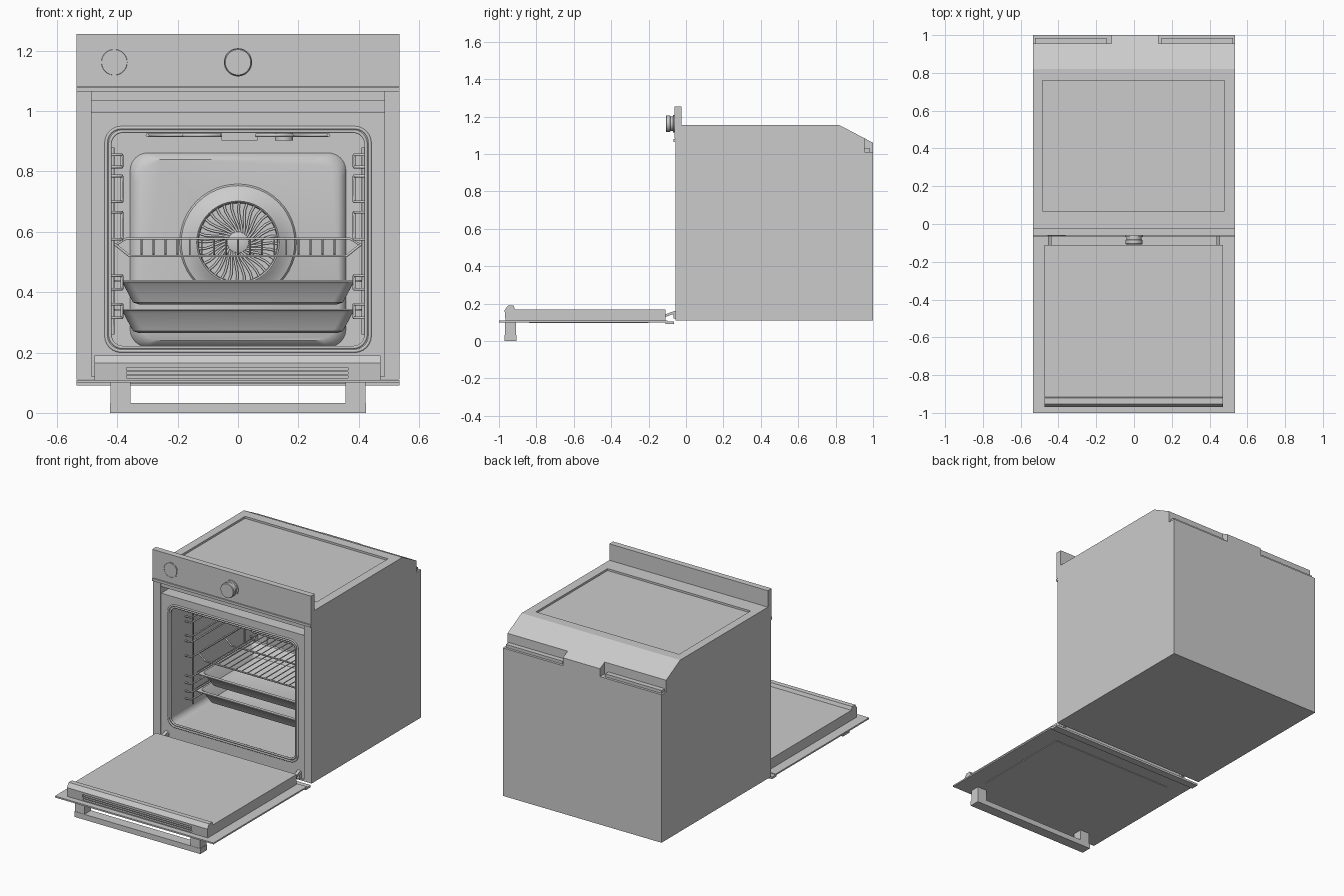
import bpy, bmesh, math
from math import sin, cos, pi

if "Cube" in bpy.data.objects:
    bpy.data.objects.remove(bpy.data.objects["Cube"])


def make(name, bm, smooth=False):
    bmesh.ops.recalc_face_normals(bm, faces=bm.faces)
    me = bpy.data.meshes.new(name)
    bm.to_mesh(me)
    bm.free()
    ob = bpy.data.objects.new(name, me)
    bpy.context.collection.objects.link(ob)
    bpy.ops.object.select_all(action='DESELECT')
    bpy.context.view_layer.objects.active = ob
    ob.select_set(True)
    if smooth:
        bpy.ops.object.shade_smooth_by_angle(angle=math.radians(35))
    return ob


def loft(name, rings, cap_start=True, cap_end=True, smooth=False):
    """Skin closed rings of 3D points that all have the same count."""
    bm = bmesh.new()
    vs = [[bm.verts.new(p) for p in r] for r in rings]
    n = len(vs[0])
    for a, b in zip(vs, vs[1:]):
        for i in range(n):
            bm.faces.new((a[i], a[(i + 1) % n], b[(i + 1) % n], b[i]))
    if cap_start:
        bm.faces.new(vs[0])
    if cap_end:
        bm.faces.new(vs[-1])
    return make(name, bm, smooth)


def along_x(name, yz, x0, x1):
    return loft(name, [[(x, y, z) for y, z in yz] for x in (x0, x1)])


def box(name, x0, x1, y0, y1, z0, z1):
    return along_x(name, [(y0, z0), (y1, z0), (y1, z1), (y0, z1)], x0, x1)


def rrect(hw, hh, r, ca=0, cb=0, n=6):
    """Rounded rectangle outline in 2D."""
    pts = []
    for k, (sx, sy) in enumerate([(1, 1), (-1, 1), (-1, -1), (1, -1)]):
        for i in range(n + 1):
            a = (k + i / n) * pi / 2
            pts.append((ca + sx * (hw - r) + r * cos(a), cb + sy * (hh - r) + r * sin(a)))
    return pts


def at_y(pts, y):
    return [(a, y, b) for a, b in pts]


def at_z(pts, z):
    return [(a, b, z) for a, b in pts]


def cut(target, *cutters):
    for c in cutters:
        c.hide_render = True
        m = target.modifiers.new("cut", 'BOOLEAN')
        m.operation, m.solver, m.object = 'DIFFERENCE', 'EXACT', c
        bpy.context.view_layer.objects.active = target
        bpy.ops.object.modifier_apply(modifier=m.name)
        bpy.data.objects.remove(c)


def lathe_y(name, prof, cx, cz, n=48):
    """Revolve (radius, y) profile around a y-parallel axis."""
    rings = [[(cx + r * cos(2 * pi * i / n), y, cz + r * sin(2 * pi * i / n)) for i in range(n)]
             for r, y in prof]
    return loft(name, rings, smooth=True)


def wires(name, paths, r, cyclic=False):
    cu = bpy.data.curves.new(name, 'CURVE')
    cu.dimensions, cu.bevel_depth, cu.bevel_resolution = '3D', r, 1
    cu.use_fill_caps = True
    for path in paths:
        s = cu.splines.new('POLY')
        s.points.add(len(path) - 1)
        for p, co in zip(s.points, path):
            p.co = (*co, 1)
        s.use_cyclic_u = cyclic
    ob = bpy.data.objects.new(name, cu)
    bpy.context.collection.objects.link(ob)
    return ob


# Housing: side profile, then recesses, vent, oven cavity and rear notches
body = along_x("housing", [(-.055, .11), (1, .11), (1, 1.06), (.82, 1.155), (-.055, 1.155)], -.535, .535)
cut(body,
    box("c", -.485, .48, .07, .76, 1.143, 1.3),
    box("c", -.485, .485, -.2, -.047, .12, 1.07),
    box("c", -.485, .485, -.2, .03, .995, 1.035),
    loft("c", [at_y(rrect(.425, .36, .04, 0, .575), y) for y in (-.2, .8)]),
    box("c", -.6, -.12, .955, 1.1, 1.012, 1.3),
    box("c", .13, .6, .955, 1.1, 1.012, 1.3))
for s in (-1, 1):
    xs = sorted((s * .145, s * .525))
    box("rear_lip", *xs, .955, .985, 1.012, 1.03)

# Door seal: two nested rounded rings
wires("door_seal_outer", [at_y(rrect(.437, .37, .05, 0, .575), -.047)], .006, True)
wires("door_seal_inner", [at_y(rrect(.424, .358, .042, 0, .575), -.045)], .006, True)

# Control panel with display ring and knob
box("control_panel", -.535, .535, -.062, -.025, 1.082, 1.255)
box("panel_bottom_trim", -.535, .535, -.066, -.04, 1.065, 1.08)
lathe_y("flush_knob", [(.047, -.05), (.047, -.064), (.044, -.064), (.044, -.0625), (.043, -.0625), (.042, -.0645)],
        -.41, 1.162)
lathe_y("knob", [(.047, -.05), (.047, -.068), (.040, -.07), (.040, -.082), (.045, -.086), (.045, -.104), (.042, -.108)],
        0, 1.162)

# Rear cavity panel and fan cover with swirled vanes
FZ = .565
loft("rear_panel", [at_y(rrect(w, h, r, 0, .54), y) for w, h, r, y in
                    [(.358, .322, .06, .80), (.352, .316, .07, .782), (.335, .30, .08, .768)]], smooth=True)
lathe_y("fan_cover", [(.195, .77), (.188, .76), (.165, .752), (.145, .735), (.137, .73), (.132, .735),
                      (.130, .752), (.045, .752), (.035, .735), (.02, .73)], 0, FZ)
vanes = []
for k in range(32):
    a0 = 2 * pi * k / 32
    vanes.append([(r * cos(a0 + t), .74, FZ + r * sin(a0 + t))
                  for r, t in [(.035, 0), (.06, .22), (.085, .34), (.11, .38), (.133, .36)]])
wires("fan_vanes", vanes, .0045)

# Ceiling fittings: grill element, sensor box and lamp
grill = []
for i in range(6):
    x = -.3 + .12 * i
    grill += [(x, .1, .92), (x, .68, .92)] if i % 2 == 0 else [(x, .68, .92), (x, .1, .92)]
wires("grill_element", [grill], .006)
box("ceiling_box", -.055, .065, .3, .42, .902, .94)
loft("ceiling_lamp", [at_z([(.152 + .03 * cos(2 * pi * i / 24), .25 + .03 * sin(2 * pi * i / 24))
                            for i in range(24)], z) for z in (.94, .902)], smooth=True)

# Side shelf supports: bent rails and upright posts
for s in (-1, 1):
    rails = [[(s * .425, .1, z), (s * .39, .1, z), (s * .385, .12, z), (s * .385, .7, z), (s * .39, .72, z),
              (s * .425, .72, z)] for z in (.315, .36, .41, .455, .575, .665, .70, .785, .815, .855)]
    posts = [[(s * .385, y, a), (s * .385, y, b)] for y in (.115, .705)
             for a, b in [(.315, .36), (.41, .455), (.575, .665), (.70, .785), (.815, .855)]]
    posts += [[(s * .415, y, .26), (s * .415, y, .88)] for y in (.16, .66)]
    wires("shelf_support", rails + posts, .005)

# Wire shelf: side frame, cross rods, and rods turned up at the back
rods = [[(x, .2, .52), (x, .66, .52), (x, .69, .53), (x, .70, .578)] for x in [-.32 + .04 * i for i in range(17)]]
wires("shelf_rods", rods, .003)
cross = [[(-.41, y, .56), (-.39, y, .545), (-.36, y, .52), (.36, y, .52), (.39, y, .545), (.41, y, .56)]
         for y in (.2, .45, .66)]
wires("shelf_frame", cross + [[(s * .405, .2, .557), (s * .405, .7, .557)] for s in (-1, 1)], .005)
wires("shelf_back_stop", [[(-.405, .70, .557), (-.37, .70, .578), (.37, .70, .578), (.405, .70, .557)]], .004)

# Baking trays: thin pressed shells with a flat rim
for name, z, yc in [("upper_tray", .44, .45), ("lower_tray", .345, .43)]:
    steps = [(.415, .27, .03, -.006), (.415, .27, .03, 0), (.385, .25, .03, 0), (.375, .24, .03, -.012),
             (.345, .215, .035, -.068), (.33, .20, .04, -.075)]
    under = [(.33, .20, .04, -.08), (.348, .218, .035, -.074), (.38, .245, .03, -.014), (.388, .253, .03, -.006)]
    rings = [at_z(rrect(w, h, r, 0, yc), z + dz) for w, h, r, dz in steps]
    loft(name, rings, False, True, True)
    rings = [at_z(rrect(w, h, r, 0, yc), z + dz) for w, h, r, dz in under + steps[:1]]
    loft(name + "_underside", rings, True, False, True)

# Open door: glass sheet, inner slab with raised vented lip
box("door_glass", -.535, .535, -1, -.1, .1, .109)
box("door_window", -.42, .42, -.84, -.2, .096, .101)
box("door_lower_trim", -.535, .535, -.11, -.064, .091, .104)
slab = along_x("door_inner", [(-.965, .109), (-.11, .109), (-.11, .17), (-.915, .17), (-.922, .19),
                              (-.952, .19), (-.97, .165)], -.475, .472)
cut(slab, box("c", -.37, .365, -1.1, -.945, .116, .15))
for i in range(2):
    box("door_vent_slat", -.37, .365, -.966, -.94, .124 + .012 * i, .129 + .012 * i)

# Handle bar with two legs
for s in (-1, 1):
    box("handle_leg", *sorted((s * .357, s * .422)), -.968, -.908, .002, .1)
box("handle_bar", -.425, .425, -.97, -.906, 0, .033)

# Hinges
for s in (-1, 1):
    along_x("hinge_arm", [(-.12, .125), (-.04, .155), (-.04, .168), (-.12, .14)], s * .447 - .009, s * .447 + .009)
    along_x("hinge_plate", [(-.066, .12), (-.04, .12), (-.04, .165), (-.066, .15)], s * .447 - .015, s * .447 + .015)
